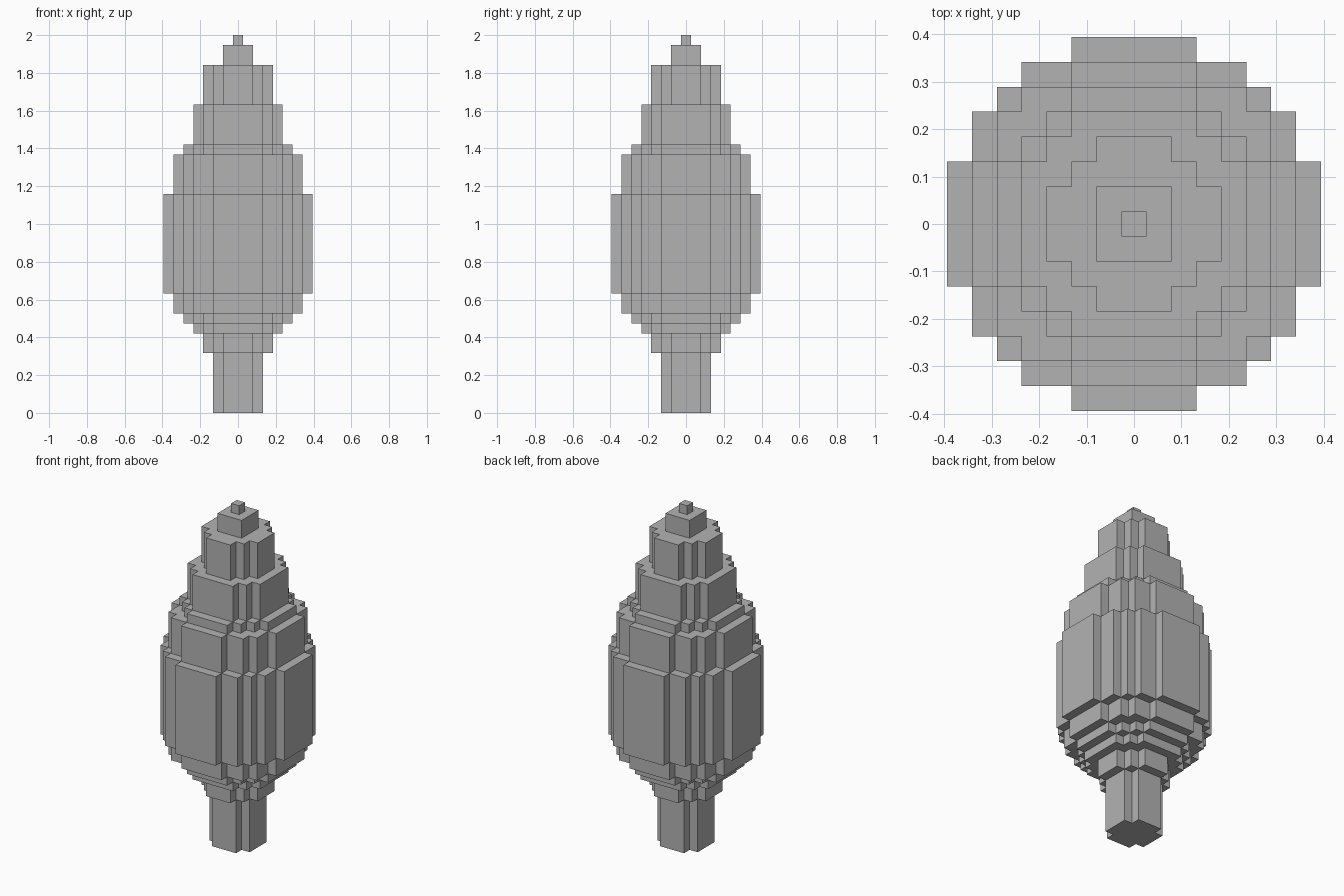
import bpy
import bmesh
import math

if "Cube" in bpy.data.objects:
    bpy.data.objects.remove(bpy.data.objects["Cube"], do_unlink=True)

UNIT = 2 / 38  # edge of one block

grey = bpy.data.materials.new("plain_grey")
grey.use_nodes = True
colour = (0.45, 0.45, 0.45, 1)
grey.diffuse_color = colour
grey.node_tree.nodes["Principled BSDF"].inputs["Base Color"].default_value = colour


def stepped_disc(radius):
    """Outline of a disc made of square blocks, counter-clockwise."""
    rows = int(radius)
    reach = [int(math.sqrt(radius ** 2 - j ** 2)) + 0.5 for j in range(rows + 1)]
    quarter = []
    for j in range(1, rows + 1):
        if reach[j] != reach[j - 1]:
            quarter += [(reach[j - 1], j - 0.5), (reach[j], j - 0.5)]
    quarter.append((reach[-1], rows + 0.5))
    outline = []
    for _ in range(4):
        outline += quarter
        quarter = [(-y, x) for x, y in quarter]
    return outline


def add_tier(name, radius, bottom, top):
    """Upright prism with a stepped round cross-section, sizes in blocks."""
    bm = bmesh.new()
    ring = [bm.verts.new((x * UNIT, y * UNIT, bottom * UNIT))
            for x, y in stepped_disc(radius)]
    base = bm.faces.new(ring)
    result = bmesh.ops.extrude_face_region(bm, geom=[base], use_keep_orig=True)
    raised = [v for v in result["geom"] if isinstance(v, bmesh.types.BMVert)]
    bmesh.ops.translate(bm, verts=raised, vec=(0, 0, (top - bottom) * UNIT))
    bmesh.ops.recalc_face_normals(bm, faces=bm.faces)
    mesh = bpy.data.meshes.new(name)
    bm.to_mesh(mesh)
    bm.free()
    mesh.materials.append(grey)
    bpy.context.collection.objects.link(bpy.data.objects.new(name, mesh))


# Tiers from the ground up: name, radius, top height
tiers = [
    ("stem", 2.5, 6),
    ("collar", 3.5, 8),
    ("lower_step_small", 4.5, 9),
    ("lower_step_medium", 5.5, 10),
    ("lower_step_large", 6.5, 12),
    ("body", 7.5, 22),
    ("shoulder", 6.5, 26),
    ("shoulder_rim", 5.5, 27),
    ("upper_body", 4.5, 31),
    ("neck", 3.5, 35),
    ("cap", 1.5, 37),
    ("tip", 0.5, 38),
]
level = 0
for name, radius, top in tiers:
    add_tier(name, radius, level, top)
    level = top
